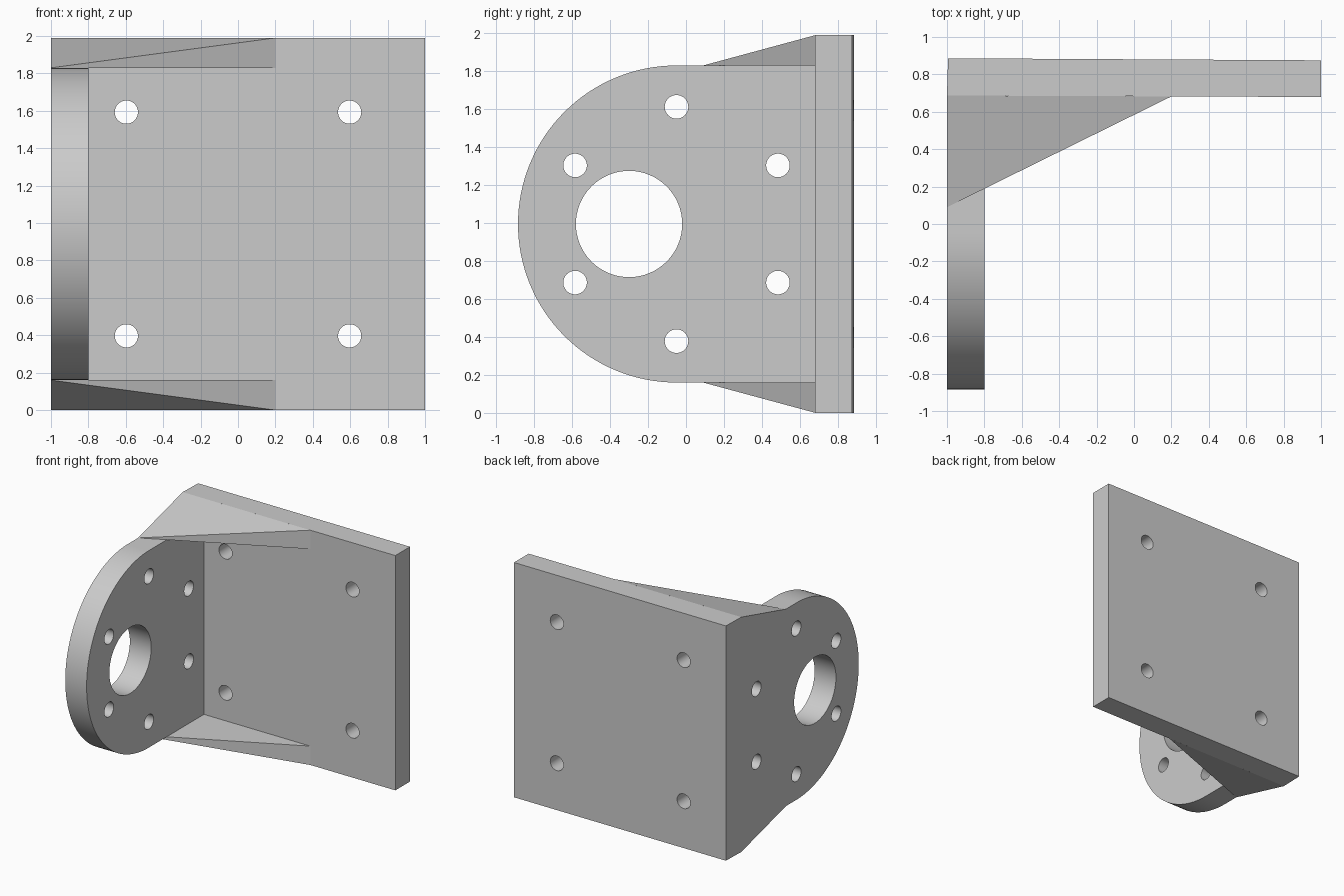
import bpy
import bmesh
from math import cos, sin, pi, radians
from mathutils import Matrix, Vector

cube = bpy.data.objects.get("Cube")
if cube:
    bpy.data.objects.remove(cube, do_unlink=True)

GREY = (0.6, 0.6, 0.6, 1)
metal = bpy.data.materials.new("light grey")
metal.use_nodes = True
metal.diffuse_color = GREY
metal.node_tree.nodes["Principled BSDF"].inputs["Base Color"].default_value = GREY

TOP = 1.99          # height of the back plate
MID = TOP / 2       # mirror height
R = 0.835           # radius of the rounded end
YC = -0.05          # centre of the rounded end


def add_object(name, bm):
    bmesh.ops.recalc_face_normals(bm, faces=bm.faces)
    mesh = bpy.data.meshes.new(name)
    bm.to_mesh(mesh)
    bm.free()
    mesh.materials.append(metal)
    obj = bpy.data.objects.new(name, mesh)
    bpy.context.collection.objects.link(obj)
    return obj


def prism(name, profile, direction):
    """Extrude a closed profile of 3D points along a direction."""
    bm = bmesh.new()
    face = bm.faces.new([bm.verts.new(p) for p in profile])
    ext = bmesh.ops.extrude_face_region(bm, geom=[face])
    verts = [v for v in ext["geom"] if isinstance(v, bmesh.types.BMVert)]
    bmesh.ops.translate(bm, verts=verts, vec=Vector(direction))
    return add_object(name, bm)


def drill(obj, holes, axis):
    """Cut round holes, each (centre, radius), along the x or y axis."""
    bm = bmesh.new()
    turn = Matrix.Rotation(pi / 2, 4, "Y" if axis == "x" else "X")
    for centre, radius in holes:
        bmesh.ops.create_cone(bm, cap_ends=True, segments=64, radius1=radius,
                              radius2=radius, depth=0.6,
                              matrix=Matrix.Translation(centre) @ turn)
    cutter = add_object("hole_cutter", bm)
    cutter.hide_render = True
    mod = obj.modifiers.new("holes", "BOOLEAN")
    mod.operation = "DIFFERENCE"
    mod.solver = "EXACT"
    mod.object = cutter
    bpy.context.view_layer.objects.active = obj
    bpy.ops.object.modifier_apply(modifier=mod.name)
    bpy.data.objects.remove(cutter, do_unlink=True)


# Back plate, very slightly out of square, with four screw holes
back_plate = prism("back_plate",
                   [(-1, 0.687, 0), (1, 0.679, 0), (1, 0.875, 0), (-0.994, 0.886, 0)],
                   (0, 0, TOP))
drill(back_plate, [((sx * 0.597, 0.78, MID + sz * 0.598), 0.062)
                   for sx in (-1, 1) for sz in (-1, 1)], "y")

# Side plate with a half-round front end
arc = [pi / 2 + pi * i / 64 for i in range(65)]
outline = [(-1, YC + R * cos(a), MID + R * sin(a)) for a in arc]
outline += [(-1, 0.687, MID - R), (-1, 0.687, MID + R)]
side_plate = prism("side_plate", outline, (0.2, 0, 0))

# Large offset bore and a ring of six bolt holes
holes = [((-0.9, -0.3, MID), 0.28)]
for i in range(6):
    a = radians(30 + 60 * i)
    holes.append(((-0.9, YC + 0.617 * cos(a), MID + 0.617 * sin(a)), 0.062))
drill(side_plate, holes, "x")

# Sloping corner gussets, mirrored top and bottom
for name, s in (("top_gusset", 1), ("bottom_gusset", -1)):
    bm = bmesh.new()
    low, high = MID + s * R, MID + s * MID
    tip, corner, end, corner_up, end_up = [bm.verts.new(p) for p in (
        (-1, 0.09, low), (-1, 0.687, low), (0.2, 0.682, low),
        (-1, 0.687, high), (0.2, 0.682, high))]
    for face in ((tip, corner, end), (tip, end, end_up), (tip, end_up, corner_up),
                 (tip, corner_up, corner), (corner, corner_up, end_up, end)):
        bm.faces.new(face)
    add_object(name, bm)

# Smooth the bores and rounded end, keep the edges sharp
bpy.ops.object.select_all(action="DESELECT")
for obj in (back_plate, side_plate):
    obj.select_set(True)
bpy.context.view_layer.objects.active = side_plate
bpy.ops.object.shade_smooth_by_angle(angle=radians(30))
